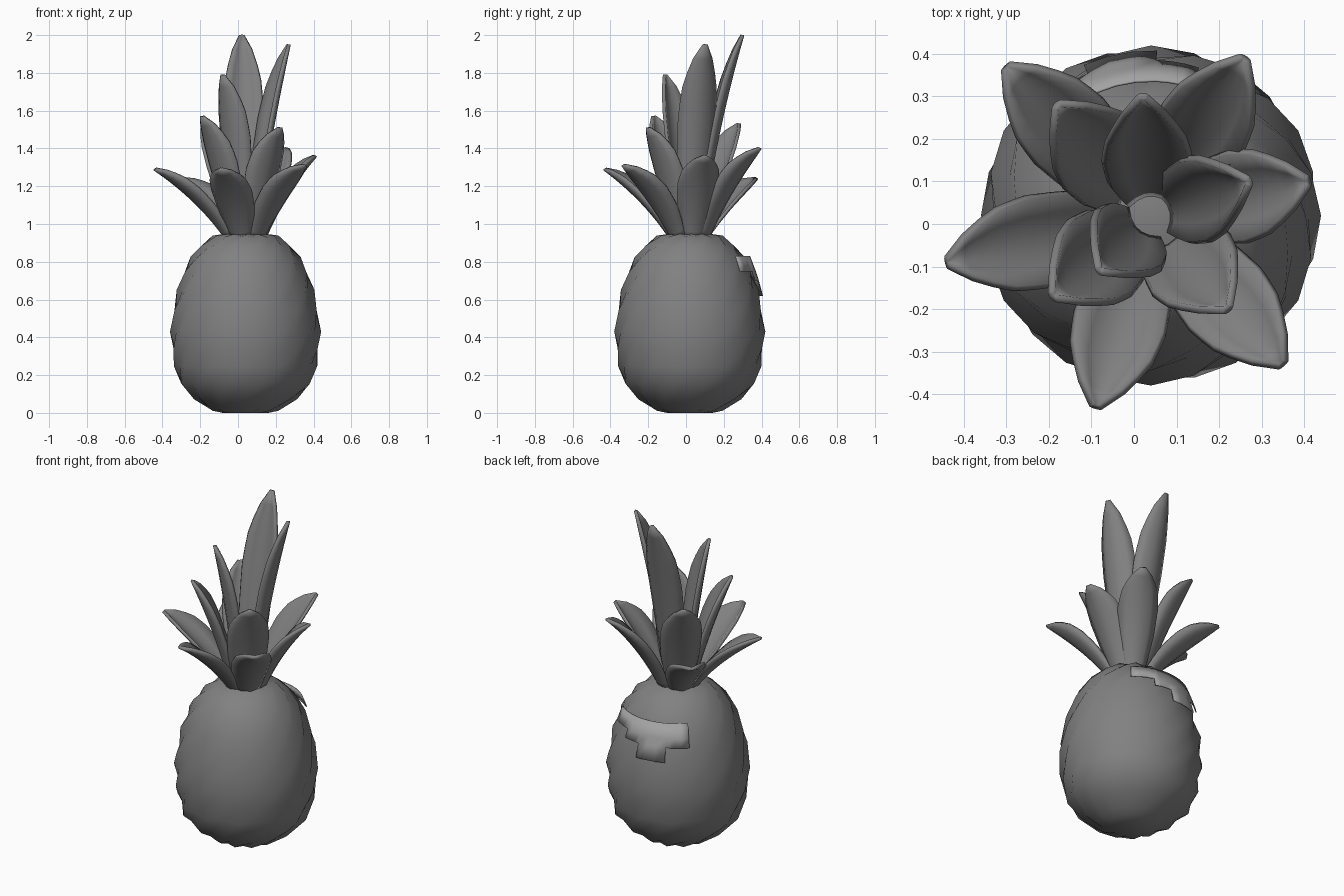
import bpy
import bmesh
from math import sin, cos, pi, radians, atan2
from mathutils import Vector

if "Cube" in bpy.data.objects:
    bpy.data.objects.remove(bpy.data.objects["Cube"])

AXIS = Vector((0.04, 0.02, 0))


def make_material(name, value):
    mat = bpy.data.materials.new(name)
    mat.use_nodes = True
    colour = (value, value, value, 1)
    mat.diffuse_color = colour
    mat.node_tree.nodes["Principled BSDF"].inputs["Base Color"].default_value = colour
    return mat


GREY = make_material("mid grey", 0.22)
PALE = make_material("pale grey", 0.36)


def make_object(name, bm, mat):
    bmesh.ops.recalc_face_normals(bm, faces=bm.faces)
    mesh = bpy.data.meshes.new(name)
    bm.to_mesh(mesh)
    bm.free()
    mesh.materials.append(mat)
    obj = bpy.data.objects.new(name, mesh)
    bpy.context.collection.objects.link(obj)
    return obj


def bridge(bm, rows, closed=False):
    """Join neighbouring rows of vertices with quads."""
    for low, high in zip(rows, rows[1:]):
        n = len(low)
        for i in range(n if closed else n - 1):
            j = (i + 1) % n
            bm.faces.new((low[i], low[j], high[j], high[i]))


def sample(points, t):
    """Linear interpolation in a list of (position, value) pairs."""
    for (a, u), (b, v) in zip(points, points[1:]):
        if t <= b:
            return u + (v - u) * (t - a) / (b - a)
    return points[-1][1]


def smooth(obj, angle):
    bpy.ops.object.select_all(action="DESELECT")
    obj.select_set(True)
    bpy.context.view_layer.objects.active = obj
    bpy.ops.object.shade_smooth_by_angle(angle=radians(angle))


# Fruit body: a lathe with alternate vertices raised into diamond scales
PROFILE = [(0, 0.12), (0.02, 0.17), (0.08, 0.26), (0.16, 0.335), (0.25, 0.36),
           (0.34, 0.375), (0.43, 0.38), (0.54, 0.37), (0.65, 0.345),
           (0.74, 0.315), (0.82, 0.275), (0.88, 0.225), (0.93, 0.165), (0.95, 0.09)]
SIDES = 24
bm = bmesh.new()
rows, normals = [], []
for k, (z, r) in enumerate(PROFILE):
    row = []
    below, above = PROFILE[max(k - 1, 0)], PROFILE[min(k + 1, len(PROFILE) - 1)]
    slope = Vector((above[0] - below[0], below[1] - above[1])).normalized()
    for i in range(SIDES):
        a = 2 * pi * i / SIDES
        bump = 0.02 if (i + k) % 2 == 0 and 0 < z < 0.95 else 0
        out = Vector((cos(a), sin(a), 0))
        row.append(bm.verts.new(AXIS + out * (r + bump * slope.x)
                                + Vector((0, 0, z + bump * slope.y * 0.5))))
        normals.append(out * slope.x + Vector((0, 0, slope.y)))
    rows.append(row)
bridge(bm, rows, closed=True)
bm.faces.new(rows[0])
bm.faces.new(rows[-1])
body = make_object("fruit_body", bm, GREY)
body.data.polygons.foreach_set("use_smooth", [True] * len(body.data.polygons))
body.data.normals_split_custom_set_from_vertices(normals)

# Stepped label wrapped round the back: start angle, end angle, lower edge
bm = bmesh.new()
LABEL = [(50, 72, 0.75), (72, 88, 0.70), (88, 114, 0.62), (114, 135, 0.70)]
LABEL_RADIUS = [(0.62, 0.388), (0.70, 0.366), (0.75, 0.35), (0.83, 0.32)]
for start, end, bottom in LABEL:
    levels = [z for z, r in LABEL_RADIUS if z >= bottom]
    grid = []
    for z in levels:
        r = sample(LABEL_RADIUS, z)
        angles = [radians(start + (end - start) * i / 3) for i in range(4)]
        grid.append([bm.verts.new(AXIS + Vector((r * cos(a), r * sin(a), z)))
                     for a in angles])
    bridge(bm, grid)
bmesh.ops.remove_doubles(bm, verts=bm.verts, dist=0.001)
label = make_object("back_label", bm, PALE)
thick = label.modifiers.new("thickness", "SOLIDIFY")
thick.thickness = 0.006
smooth(label, 40)

# Crown leaves: cupped blades swept along curves from the crown to each tip
HALF_WIDTH = [(0, 0.055), (0.15, 0.075), (0.35, 0.098), (0.6, 0.108),
              (0.75, 0.096), (0.88, 0.066), (0.96, 0.034), (1, 0.010)]


def make_leaf(name, tip, base_radius, bend, width):
    tip = Vector(tip)
    flat = Vector((tip.x - AXIS.x, tip.y - AXIS.y, 0))
    a = atan2(flat.y, flat.x)
    out, side, up = Vector((cos(a), sin(a), 0)), Vector((-sin(a), cos(a), 0)), Vector((0, 0, 1))
    base = AXIS + out * base_radius + up * 0.92
    reach, height = flat.length - base_radius, tip.z - base.z
    mid = base + out * reach * (0.5 - bend) + up * height * (0.5 + bend * 0.6)
    bm = bmesh.new()
    rows = []
    for k in range(13):
        t = k / 12
        p = base * (1 - t) ** 2 + mid * 2 * t * (1 - t) + tip * t * t
        along = ((mid - base) * (1 - t) + (tip - mid) * t).normalized()
        inward = side.cross(along).normalized()
        if inward.dot(out) > 0:
            inward.negate()
        half = sample(HALF_WIDTH, t) * width
        rows.append([bm.verts.new(p + side * half * s + inward * half * 0.45 * s * s)
                     for s in (-1, -0.6, -0.2, 0.2, 0.6, 1)])
    bridge(bm, rows)
    obj = make_object(name, bm, GREY)
    blade = obj.modifiers.new("thickness", "SOLIDIFY")
    blade.thickness = 0.018
    blade.offset = 0
    smooth(obj, 50)


OUTER = [(-0.44, -0.09, 1.29), (-0.30, 0.37, 1.24), (0.26, 0.39, 1.40),
         (0.41, 0.10, 1.36), (0.35, -0.33, 1.31), (-0.09, -0.43, 1.29)]
MIDDLE = [(-0.19, -0.17, 1.57), (0.22, -0.20, 1.51), (-0.18, 0.28, 1.53)]
INNER = [(-0.08, -0.11, 1.79), (0.27, 0.10, 1.95), (0.02, 0.30, 2.0)]
for ring, tips, radius, bend, width in (("outer", OUTER, 0.10, 0.12, 1.0),
                                        ("middle", MIDDLE, 0.08, 0.08, 1.05),
                                        ("inner", INNER, 0.05, 0.10, 0.95)):
    for n, tip in enumerate(tips, 1):
        make_leaf(f"{ring}_leaf_{n}", tip, radius, bend, width)
